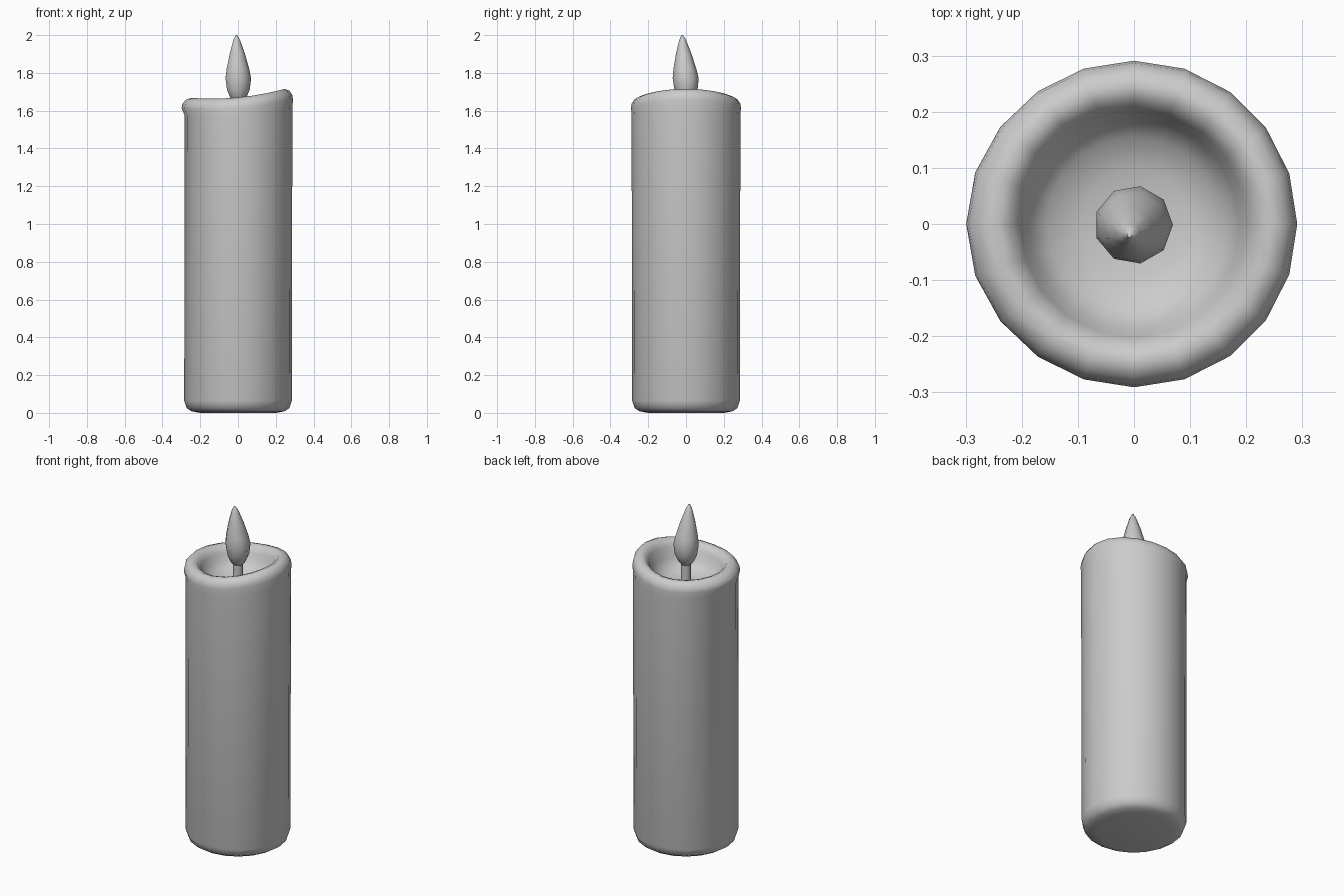
import bpy, bmesh, math

cube = bpy.data.objects.get("Cube")
if cube:
    bpy.data.objects.remove(cube, do_unlink=True)

grey = bpy.data.materials.new("plain grey")
grey.use_nodes = True
colour = (0.6, 0.6, 0.6, 1)
grey.diffuse_color = colour
grey.node_tree.nodes["Principled BSDF"].inputs["Base Color"].default_value = colour


def lathe(name, rings, sides, place, angle):
    """Join rings of points, closing both ends with flat caps."""
    bm = bmesh.new()
    loops = []
    for ring in rings:
        loops.append([bm.verts.new(place(ring, math.tau * i / sides)) for i in range(sides)])
    for low, high in zip(loops, loops[1:]):
        for i in range(sides):
            j = (i + 1) % sides
            bm.faces.new((low[i], low[j], high[j], high[i]))
    bm.faces.new(loops[0][::-1])
    bm.faces.new(loops[-1])
    bmesh.ops.recalc_face_normals(bm, faces=bm.faces)
    mesh = bpy.data.meshes.new(name)
    bm.to_mesh(mesh)
    bm.free()
    mesh.materials.append(grey)
    obj = bpy.data.objects.new(name, mesh)
    bpy.context.collection.objects.link(obj)
    bpy.ops.object.select_all(action='DESELECT')
    obj.select_set(True)
    bpy.context.view_layer.objects.active = obj
    bpy.ops.object.shade_smooth_by_angle(angle=math.radians(angle))
    return obj


def wax_point(ring, a):
    """Rim rings follow the slanted top; the low side bulges into a lip."""
    r, z, follow, bulge = ring
    x = 0.25 * math.cos(a)
    slant = 0.095 * x + 0.35 * x * x
    r += bulge * max(0, -math.cos(a)) ** 4
    return (r * math.cos(a), r * math.sin(a), z + follow * slant)


# Wax body: radius, height, share of the slant, lip bulge
wax = [
    (0.20, 0.0, 0, 0), (0.245, 0.008, 0, 0), (0.272, 0.025, 0, 0), (0.285, 0.065, 0, 0),
    (0.288, 1.575, 0.7, -0.006), (0.291, 1.615, 1, 0.008), (0.287, 1.638, 1, 0.008),
    (0.272, 1.66, 1, 0.003), (0.248, 1.67, 1, 0), (0.222, 1.66, 1, 0),
    (0.203, 1.63, 1, 0), (0.188, 1.585, 0.6, 0), (0.155, 1.55, 0, 0),
    (0.095, 1.53, 0, 0), (0.03, 1.525, 0, 0),
]
lathe("candle_body", wax, 20, wax_point, 60)


# Wick
lathe("wick", [(0.027, 1.51), (0.027, 1.68)], 8,
      lambda ring, a: (ring[0] * math.cos(a), ring[0] * math.sin(a), ring[1]), 50)


def flame_point(ring, a):
    r, z = ring
    lean = max(0, z - 1.75) / 0.25
    return (r * math.cos(a) - 0.008 * lean, r * math.sin(a) - 0.02 * lean, z)


# Teardrop flame
flame = [(0.018, 1.64), (0.042, 1.665), (0.062, 1.71), (0.07, 1.77),
         (0.062, 1.82), (0.042, 1.90), (0.018, 1.975), (0.004, 2.0)]
lathe("flame", flame, 9, flame_point, 60)
